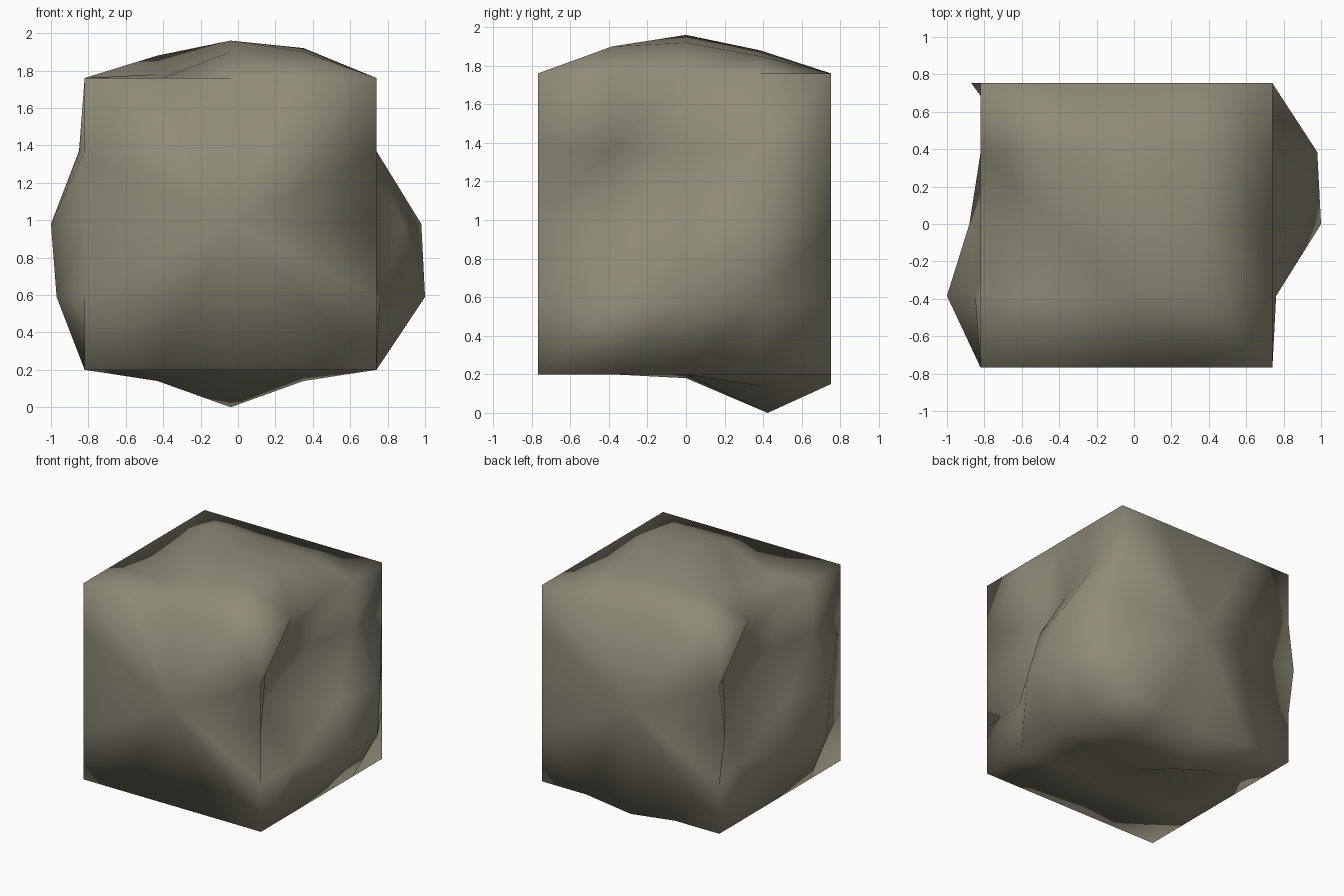
import bpy, bmesh

if "Cube" in bpy.data.objects:
    bpy.data.objects.remove(bpy.data.objects["Cube"])

STEP = 0.39                   # spacing of the 5 x 5 grid on every side
CX, CZ = -0.04, 0.98          # centre of the base block

# side: axis, direction, the two in-plane axes, slant of the triangle diagonals
SIDES = {"right": (0, 1, 1, 2, 1), "left": (0, -1, 1, 2, -1),
         "top": (2, 1, 0, 1, -1), "bottom": (2, -1, 0, 1, -1)}

# Outward push of the inner 3 x 3 points of each side.
# Rows run from low to high second axis, columns from low to high first axis.
BUMPS = {
    "right":  [(0.02, 0.26, 0.22), (-0.27, 0.14, 0.24), (-0.22, -0.10, 0.0)],   # y, z
    "left":   [(0.15, 0.06, -0.08), (0.18, 0.06, -0.25), (0.03, -0.08, -0.22)],  # y, z
    "top":    [(-0.01, 0.14, 0.14), (0.02, 0.20, 0.16), (0.12, 0.11, 0.09)],     # x, y
    "bottom": [(-0.05, 0.0, -0.05), (0.0, 0.02, 0.0), (0.06, 0.20, 0.06)],       # x, y
}

# Block divided into a grid
bm = bmesh.new()
bmesh.ops.create_cube(bm, size=4.0)
bmesh.ops.subdivide_edges(bm, edges=bm.edges[:], cuts=3, use_grid_fill=True)

# Flat front and back: fans around one middle point
for sign in (-1, 1):
    inner = [v for v in bm.verts if round(v.co.y) == 2 * sign
             and abs(round(v.co.x)) < 2 and abs(round(v.co.z)) < 2]
    bmesh.ops.pointmerge(bm, verts=inner, merge_co=(0, 2 * sign, 0))

# Slanted diagonals on the bumpy sides
for f in bm.faces[:]:
    mid = f.calc_center_median()
    for axis, sign, a, b, slant in SIDES.values():
        if len(f.verts) == 4 and mid[axis] * sign > 1.9:
            key = lambda v: v.co[b] + slant * v.co[a]
            bmesh.utils.face_split(f, min(f.verts, key=key), max(f.verts, key=key))
            break

# Push each side's inner points in or out
for v in bm.verts:
    g = [round(c) for c in v.co]          # grid index -2..2
    p = [c * STEP for c in g]
    for name, (axis, sign, a, b, _) in SIDES.items():
        if g[axis] == 2 * sign and abs(g[a]) < 2 and abs(g[b]) < 2:
            p[axis] += sign * BUMPS[name][g[b] + 1][g[a] + 1]
    # Small shifts along the edges
    if g == [-2, 2, 0]:
        p[0] -= 0.05
    if g == [0, 2, -2]:
        p[2] -= 0.05
    if g == [0, 1, -2]:
        p[1] += 0.04
    v.co = (p[0] + CX, p[1] * (0.965 if g[1] == 2 else 0.985), p[2] + CZ)

bmesh.ops.recalc_face_normals(bm, faces=bm.faces[:])
for f in bm.faces:
    f.smooth = True

mesh = bpy.data.meshes.new("boulder")
bm.to_mesh(mesh)
bm.free()
stone = bpy.data.materials.new("olive grey stone")
stone.diffuse_color = (0.28, 0.26, 0.19, 1.0)
stone.use_nodes = True
stone.node_tree.nodes["Principled BSDF"].inputs["Base Color"].default_value = stone.diffuse_color
mesh.materials.append(stone)
boulder = bpy.data.objects.new("boulder", mesh)
bpy.context.collection.objects.link(boulder)
